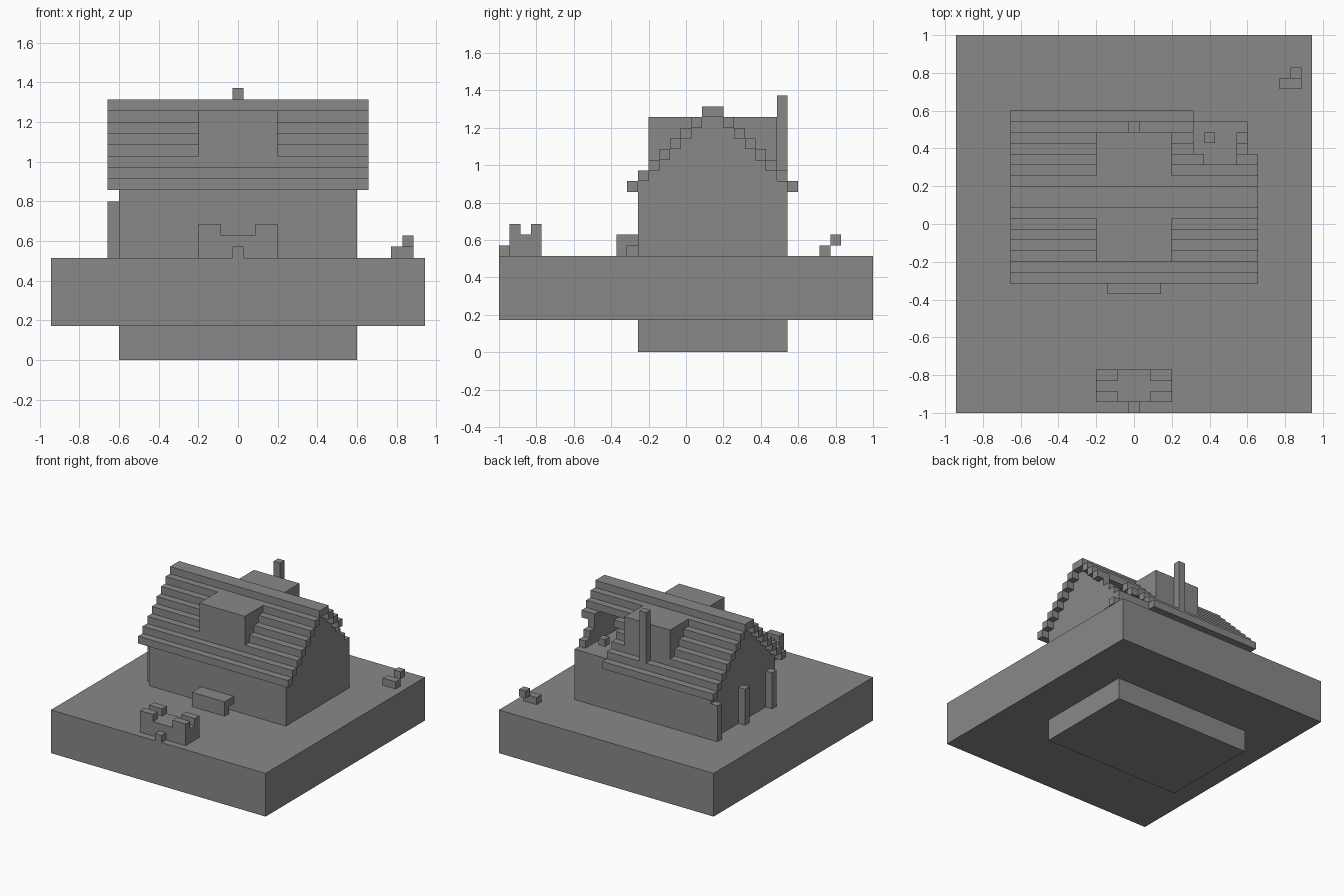
import bpy
import bmesh

U = 2 / 35  # size of one block

default = bpy.data.objects.get("Cube")
if default:
    bpy.data.objects.remove(default, do_unlink=True)

# One plain grey for everything
grey = bpy.data.materials.new("stone_grey")
grey.use_nodes = True
color = (0.25, 0.25, 0.25, 1)
grey.diffuse_color = color
grey.node_tree.nodes["Principled BSDF"].inputs["Base Color"].default_value = color


def finish(name, bm):
    """Scale from blocks to units and link the object."""
    bmesh.ops.scale(bm, vec=(U, U, U), verts=bm.verts)
    bmesh.ops.recalc_face_normals(bm, faces=bm.faces)
    mesh = bpy.data.meshes.new(name)
    bm.to_mesh(mesh)
    bm.free()
    mesh.materials.append(grey)
    obj = bpy.data.objects.new(name, mesh)
    bpy.context.collection.objects.link(obj)
    return obj


def boxes(name, *spans):
    """Boxes given as (x range, y range, z range) in blocks."""
    bm = bmesh.new()
    for span in spans:
        made = bmesh.ops.create_cube(bm, size=1)["verts"]
        for v in made:
            v.co = [lo if c < 0 else hi for c, (lo, hi) in zip(v.co, span)]
    return finish(name, bm)


def prism(name, outline, x0, x1):
    """Extrude a (y, z) outline along x."""
    bm = bmesh.new()
    face = bm.faces.new([bm.verts.new((x0, y, z)) for y, z in outline])
    out = bmesh.ops.extrude_face_region(bm, geom=[face])["geom"]
    moved = [g for g in out if isinstance(g, bmesh.types.BMVert)]
    bmesh.ops.translate(bm, vec=(x1 - x0, 0, 0), verts=moved)
    return finish(name, bm)


MID = 2.5    # y of the ridge
HALF = 10.5  # half width of the house
FLOOR = 16   # attic floor level

# Ground, foundation and solid lower storey
boxes("ground", ((-16.5, 16.5), (-17.5, 17.5), (3, 9)))
boxes("foundation", ((-HALF, HALF), (-4.5, 9.5), (0, 3)))
boxes("house_walls", ((-HALF, HALF), (-4.5, 9.5), (9, FLOOR)))

# Stepped gable walls closing the attic
front, back = [], []
for i in range(6):
    reach = 6 - i
    for z in (FLOOR + i, FLOOR + i + 1):
        front.append((MID - reach, z))
        back.append((MID + reach, z))
gable = front + back[::-1]
prism("gable_left", gable, HALF - 1, HALF)
prism("gable_right", gable, -HALF, 1 - HALF)

# Roof courses, with a broken corner at the back left
EDGE = HALF + 1
courses = [((-EDGE, EDGE), (MID - 1, MID + 1), (22, 23))]
for s in range(7):
    z = (15 + s, 16 + s)
    courses.append(((-EDGE, EDGE), (MID - 8 + s, MID - 7 + s), z))
    y = (MID + 7 - s, MID + 8 - s)
    if s < 4:
        courses.append(((-EDGE, 5.5), y, z))
    elif s == 4:
        courses.append(((-EDGE, 6.5), y, z))
        courses.append(((HALF - 1, EDGE), y, z))
    else:
        courses.append(((-EDGE, EDGE), y, z))
boxes("roof_courses", *courses)
boxes("loose_roof_block", ((6.5, 7.5), (7.5, 8.5), (17, 18)))

# Dormer through the roof and chimney behind it
boxes("dormer", ((-3.5, 3.5), (-3.5, 8.5), (18, 22)))
boxes("chimney", ((-0.5, 0.5), (8.5, 9.5), (17, 24)))

# Posts along the right gable
for n, y in enumerate((-3, 3, 9)):
    boxes(f"side_post_{n + 1}", ((-EDGE, -HALF), (y - 0.5, y + 0.5), (9, 14)))

# Bench against the front wall, recessed under each end
boxes("front_bench",
      ((-2.5, 2.5), (-6.5, -5.5), (9, 11)),
      ((-2.5, 2.5), (-5.5, -4.5), (10, 11)),
      ((-1.5, 1.5), (-5.5, -4.5), (9, 10)))

# Low pit in the yard with raised corners and a step
boxes("pit_body", ((-3.5, 3.5), (-16.5, -13.5), (9, 11)))
boxes("pit_corners", *[
    (x, y, (11, 12))
    for x in ((-3.5, -1.5), (1.5, 3.5))
    for y in ((-16.5, -15.5), (-14.5, -13.5))])
boxes("pit_step", ((-0.5, 0.5), (-17.5, -16.5), (9, 10)))

# Rubble at the back corner
boxes("rubble",
      ((13.5, 15.5), (12.5, 13.5), (9, 10)),
      ((14.5, 15.5), (13.5, 14.5), (10, 11)))
